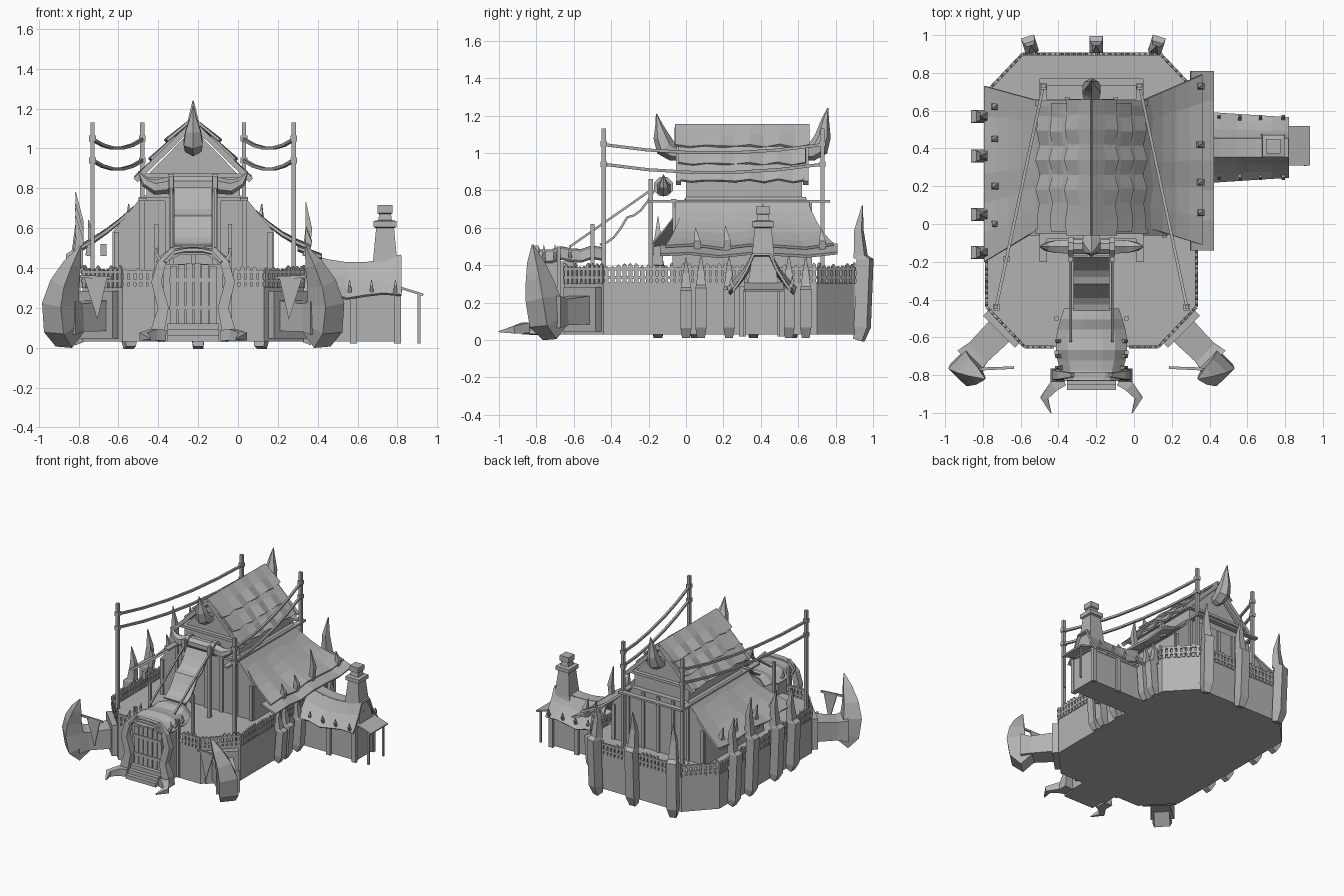
import bpy, bmesh, math, random
from mathutils import Vector

if "Cube" in bpy.data.objects:
    bpy.data.objects.remove(bpy.data.objects["Cube"])
random.seed(4)
CX = -0.225                      # symmetry line of the main hall
grey = bpy.data.materials.new("plain grey")
grey.diffuse_color = (0.45, 0.45, 0.45, 1)
grey.use_nodes = True
grey.node_tree.nodes["Principled BSDF"].inputs["Base Color"].default_value = grey.diffuse_color

def make(name, verts, faces, solid=0):
    me = bpy.data.meshes.new(name)
    me.from_pydata([tuple(v) for v in verts], [], faces)
    me.materials.append(grey)
    ob = bpy.data.objects.new(name, me)
    bpy.context.collection.objects.link(ob)
    bm = bmesh.new(); bm.from_mesh(me)
    bmesh.ops.recalc_face_normals(bm, faces=bm.faces)
    bm.to_mesh(me); bm.free()
    if solid:
        m = ob.modifiers.new("thick", 'SOLIDIFY'); m.thickness = solid; m.offset = 0
    return ob

def loft(name, rings):
    n = len(rings[0])
    verts = [v for r in rings for v in r]
    faces = [(k*n+i, k*n+(i+1) % n, (k+1)*n+(i+1) % n, (k+1)*n+i)
             for k in range(len(rings)-1) for i in range(n)]
    faces += [tuple(range(n)), tuple(range((len(rings)-1)*n, len(rings)*n))]
    return make(name, verts, faces)

def box(name, x0, x1, y0, y1, z0, z1):
    return loft(name, [[(x0, y0, z), (x1, y0, z), (x1, y1, z), (x0, y1, z)] for z in (z0, z1)])

def tube(name, pts, radii, n=4, flat=1.0, ref=None):
    pts = [Vector(p) for p in pts]
    if not isinstance(radii, (list, tuple)):
        radii = [radii]*len(pts)
    main = (pts[-1]-pts[0]).normalized()
    ref = Vector(ref) if ref else Vector((0, 0, 1)) if abs(main.z) < 0.7 else Vector((0, 1, 0))
    rings = []
    for i, p in enumerate(pts):
        d = (pts[min(i+1, len(pts)-1)]-pts[max(i-1, 0)]).normalized()
        a = d.cross(ref)
        a = a.normalized() if a.length > .05 else Vector((1, 0, 0))
        b = a.cross(d).normalized()
        k = math.sqrt(2) if n == 4 else 1
        rings.append([p+(a*math.cos(t)*flat+b*math.sin(t))*radii[i]*k
                      for t in [2*math.pi*(j+.5)/n for j in range(n)]])
    return loft(name, rings)

def sheet(name, f, nu, nv, thick):
    verts = [f(i/nu, j/nv) for j in range(nv+1) for i in range(nu+1)]
    w = nu+1
    return make(name, verts, [(j*w+i, j*w+i+1, (j+1)*w+i+1, (j+1)*w+i)
                              for j in range(nv) for i in range(nu)], thick)

def lerp(a, b, t):
    return a+(b-a)*t

def prism_y(name, prof, y0, y1):
    return loft(name, [[(x, y, z) for x, z in prof] for y in (y0, y1)])

# Octagonal fortress base
octo = [(-.58, -.65), (.13, -.65), (.33, -.44), (.33, .7), (.14, .9), (-.59, .9), (-.78, .7), (-.78, -.44)]
loft("fortress_base", [[(x, y, z) for x, y in octo] for z in (.03, .31)])

# Picket fence around the wall top
pickets, faces = [], []
for i, (a, b) in enumerate(zip(octo, octo[1:]+octo[:1])):
    a, b = Vector(a), Vector(b)
    spans = [(0, .22), (.78, 1)] if i == 0 else [(0, 1)]
    d = (b-a).normalized(); nrm = Vector((d.y, -d.x))*.006
    for s, e in spans:
        p, q = a.lerp(b, s), a.lerp(b, e)
        for z in (.335, .38):
            tube("fence_rail", [(*p, z), (*q, z)], .008)
        cnt = max(3, int((q-p).length/.031))
        for k in range(cnt):
            c = p.lerp(q, (k+.5)/cnt); h = .39+random.random()*.025; n0 = len(pickets)
            for o in (nrm, -nrm):
                for u, z in ((-.011, .3), (.011, .3), (.011, h-.012), (0, h), (-.011, h-.012)):
                    pickets.append((*(c+d*u+o), z))
            faces += [tuple(n0+t for t in range(5)), tuple(n0+5+t for t in range(5))]
            faces += [(n0+t, n0+(t+1) % 5, n0+5+(t+1) % 5, n0+5+t) for t in range(5)]
make("fence_pickets", pickets, faces)

# Hall: lower storey, upper storey with gable
prism_y("lower_hall", [(-.63, .3), (.18, .3), (.18, .58), (.04, .75), (-.49, .75), (-.63, .58)], -.06, .66)
prism_y("upper_hall", [(-.46, .75), (.01, .75), (.01, .86), (CX, 1.1), (-.46, .86)], -.0, .62)
for x in (-.48, .03):
    box("side_beam", x-.02, x+.02, -.2, .77, .735, .75)
box("back_beam", -.5, .05, .73, .77, .735, .75)
box("front_beam", -.5, .05, -.08, -.05, .735, .755)
box("gable_beam", -.48, .03, -.03, .65, .855, .875)
for i in range(7):
    x = lerp(-.61, .16, i/6)
    top = .58 if i in (0, 6) else .74
    for y in (-.065, .665):
        box("wall_strip", x-.012, x+.012, y-.008, y+.008, .31, top)

# Upper roof: three overlapping wavy shingle layers per side
for s in (-1, 1):
    for x0, x1, z0, z1, grow in ((.0, .13, 1.15, 1.035, .0), (.09, .21, 1.06, .94, -.02), (.17, .28, .97, .85, -.01)):
        sheet("upper_roof_layer", lambda u, v: (
            CX+s*(lerp(x0, x1, v)+.012*v*math.sin(u*25)),
            lerp(-.06-grow, .66+grow, u),
            lerp(z0, z1, v)+.008*math.sin(u*25+1)*v), 9, 2, .014)
    for y in (-.04, .64):
        tube("gable_rafter", [(CX, y, 1.125), (CX+s*.29, y, .84)], .014)

# Ridge horns at both gable ends
for yb, s, top in ((-.07, -1, 1.21), (.67, 1, 1.24)):
    tube("ridge_horn", [(CX, yb-s*.04, 1.0), (CX, yb, 1.005), (CX, yb+s*.04, 1.03), (CX, yb+s*.062, 1.09),
                        (CX, yb+s*.075, top-.06), (CX, yb+s*.088, top)], [.04, .048, .055, .043, .02, .003], 6)

# Sweeping side roofs
def side_roof(x0, x1, ya, yb, z0, z1, sag):
    return lambda u, v: (lerp(x0, x1, v), lerp(lerp(0, ya, v), lerp(.64, yb, v), u),
                         lerp(z0, z1, v)-sag*math.sin(math.pi*v)+.012*v*math.sin(u*14))
sheet("left_side_roof", side_roof(-.46, -.79, -.2, .73, .76, .5, .02), 6, 5, .015)
sheet("right_side_roof", side_roof(.01, .36, -.11, .79, .76, .5, .035), 6, 5, .015)
sheet("right_roof_lower_edge", lambda u, v: (lerp(.3, .42, v), lerp(-.14, .81, u),
      lerp(.5, .455, v)+.01*math.sin(u*14)), 6, 1, .015)

# Tusks clamped on the outer walls
def tusk(x, y, nx, ny, h, w, z0=.02):
    prof = ((.01, z0, .7), (.03, .07, 1), (.045, .3*h/.5, 1), (.02, .62*h, .85), (.01, .82*h, .55), (.03, h, .06))
    tube("wall_tusk", [(x+nx*o, y+ny*o, z) for o, z, _ in prof], [w*r for *_, r in prof], ref=(-ny, nx, 0))
for y, h in ((.57, .7), (.36, .78), (.05, .72), (-.15, .66)):
    tusk(-.785, y, -1, 0, h, .034)
for y, h in ((0, .44), (.08, .46), (.23, .45), (.55, .46), (.64, .45)):
    tusk(.335, y, 1, 0, h, .03)
for x, nx, ny in ((-.54, -.3, .95), (-.2, 0, 1), (.11, .3, .95)):
    tusk(x, .915, nx, ny, .72, .036, 0)

# Spikes poking out of side roofs
for x, spikes in ((-.75, ((.0, .62), (.2, .64), (.45, .63), (.62, .62))),
                  (.34, ((.06, .6), (.22, .61), (.42, .73), (.73, .6)))):
    for y, h in spikes:
        tube("roof_spike", [(x, y, .46), (x+.015, y, lerp(.46, h, .5)), (x, y-.01, h)], [.016, .017, .002])

# Big corner horns with hanging pennants, mirrored
for s in (-1, 1):
    tube("horn_arm", [(CX+s*.42, -.5, .165), (CX+s*.6, -.68, .15), (CX+s*.65, -.73, .15)], [.08, .07, .085])
    tube("horn_collar", [(CX+s*.42, -.5, .165), (CX+s*.49, -.57, .165)], .12)
    horn = ((.62, -.7, .04, .055), (.655, -.745, .1, .068), (.665, -.765, .22, .066),
            (.645, -.785, .32, .052), (.605, -.805, .42, .032), (.565, -.82, .51, .003))
    tube("corner_horn", [(CX+s*a, b, c) for a, b, c, _ in horn], [h[3] for h in horn], ref=(s*.7, .7, 0))
    tube("pennant_rod", [(CX+s*.62, -.77, .36), (CX+s*.41, -.76, .35)], .007)
    make("pennant", [(CX+s*.55, -.76, .36), (CX+s*.43, -.76, .36), (CX+s*.48, -.76, .14)], [(0, 1, 2)], .008)

# Rope poles and sagging ropes
for s in (-1, 1):
    f, b = (CX+s*.505, -.44), (CX+s*.255, .73)
    for x, y in (f, b):
        box("rope_pole", x-.011, x+.011, y-.011, y+.011, .3, 1.13)
        for z in (.94, 1.05):
            box("pole_clamp", x-.017, x+.017, y-.017, y+.017, z-.015, z+.015)
    for z in (.94, 1.045):
        tube("rope", [(lerp(f[0], b[0], t), lerp(f[1], b[1], t), z-.18*t*(1-t)) for t in
                      [i/5 for i in range(6)]], .008)
    x = CX+s*.11
    tube("cloth_rope", [(x, -.19, .8), (x, -.62, .5)], .006)
    box("cloth_post", x-.012, x+.012, -.2, -.176, .3, .86)
box("lantern", -.69, -.66, -.2, -.17, .46, .52)

# Horned cross beam above the entrance
tube("horn_beam", [(CX-.12, -.12, .82), (CX+.12, -.12, .82)], .042, 8)
for s in (-1, 1):
    tube("beam_ring", [(CX+s*.095, -.12, .82), (CX+s*.125, -.12, .82)], .055, 8)
    tube("beam_horn", [(CX+s*.12, -.12, .815), (CX+s*.19, -.12, .805), (CX+s*.24, -.12, .83), (CX+s*.275, -.12, .885)],
         [.042, .038, .025, .002], 6)

# Entrance cloth hanging from the beam in two sagging spans, and gate awning
sheet("entrance_cloth", lambda u, v: (CX+lerp(-.095, .095, u), lerp(-.17, -.46, v),
      lerp(.8, .51, v)-.035*abs(math.sin(2*math.pi*v))), 3, 8, .012)
sheet("gate_awning", lambda u, v: (CX+lerp(-1, 1, u)*lerp(.14, .185, math.sin(math.pi*v)), lerp(-.45, -.83, v),
      .49-.06*(2*u-1)**4+.01*math.sin(v*14)-.01*v), 6, 7, .015)

# Gatehouse, plank door, steps
box("gatehouse", CX-.15, CX+.15, -.77, -.6, .03, .42)
for i in range(6):
    x = CX-.1+i*.04
    box("door_plank", x-.017, x+.017, -.79, -.77, .1, .41+.02*(1-abs(i-2.5)/2.5))
for z in (.2, .34):
    box("door_band", CX-.12, CX+.12, -.797, -.785, z-.012, z+.012)
for i in range(3):
    box("gate_step", CX-.13, CX+.13, -.88+.03*i, -.76, .03+.03*i, .06+.03*i)
tube("door_lintel", [(CX-.13, -.8, .45), (CX-.07, -.8, .48), (CX+.07, -.8, .48), (CX+.13, -.8, .45)], .016)
for s in (-1, 1):
    tube("gate_pillar", [(CX+s*a, -.8, z) for a, z in ((.18, .03), (.175, .1), (.15, .2), (.185, .33), (.16, .42), (.1, .5))],
         [.036, .033, .027, .025, .022, .01])
    tube("gate_claw", [(CX+s*.15, -.83, .06), (CX+s*.2, -.86, .065), (CX+s*.25, -.92, .055), (CX+s*.215, -1.0, .045)],
         [.028, .028, .02, .003])
    for y in (-.5, -.68):
        box("awning_post", CX+s*.185-.01, CX+s*.185+.01, y-.01, y+.01, .05, .62 if y > -.6 else .5)
    for y in (-.62, -.7, -.76):
        tube("awning_spike", [(CX+s*.16, y, .43), (CX+s*.185, y, .47), (CX+s*.175, y, .51)], [.01, .008, .001])

# Annex with concave, sagging roof
loft("annex_walls", [[(x, .3, .03), (x, .51, .03), (x, .51, .28), (x, .405, .38), (x, .3, .28)] for x in (.3, .81)])
sheet("annex_ridge", lambda u, v: (lerp(.36, .82, u), lerp(.36, .45, v), .46-.04*math.sin(math.pi*u)), 5, 1, .014)
for s in (-1, 1):
    sheet("annex_roof", lambda u, v: (lerp(.36, .82, u), .405+s*lerp(.045, .185-.03*u, v),
          lerp(.46, .275, v**.75)-.04*math.sin(math.pi*u)*(1-.5*v)+.012*math.sin(u*11)*v), 5, 3, .014)
    for x in (.45, .56, .67, .79):
        tube("annex_spike", [(x, .405+s*.15, .28), (x, .405+s*.165, .31), (x, .405+s*.16, .34)], [.009, .008, .001])
    for x in (.58, .8):
        box("annex_post", x-.018, x+.018, .405+s*.11-.012, .405+s*.11+.012, .02, .29)
    box("porch_post", .9, .915, .405+s*.09-.007, .405+s*.09+.007, .02, .27)
sheet("porch_roof", lambda u, v: (lerp(.8, .93, u), lerp(.31, .52, v), lerp(.305, .265, u)), 2, 1, .012)

# Chimney
def sq(w, z):
    return [(.738+a*w, .412+b*w, z) for a, b in ((-1, -1), (1, -1), (1, 1), (-1, 1))]
loft("chimney", [sq(.085, .28), sq(.062, .42), sq(.045, .6), sq(.058, .605), sq(.058, .635),
                 sq(.034, .64), sq(.03, .67), sq(.038, .675), sq(.038, .715)])
